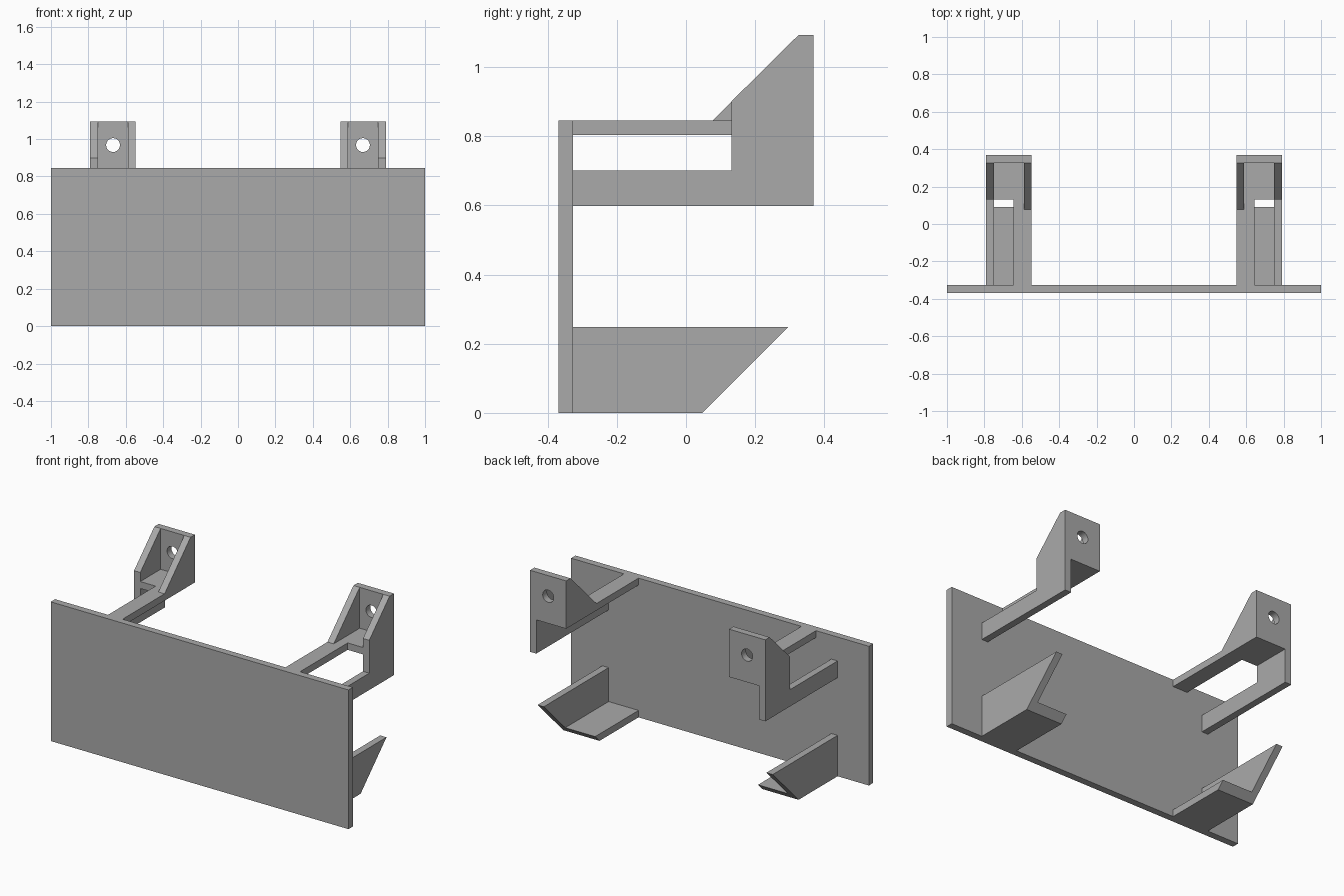
import bpy
import bmesh
from mathutils import Matrix

default_cube = bpy.data.objects.get("Cube")
if default_cube:
    bpy.data.objects.remove(default_cube)

grey = bpy.data.materials.new("plain grey")
grey.use_nodes = True
colour = (0.40, 0.40, 0.40, 1)
grey.diffuse_color = colour
grey.node_tree.nodes["Principled BSDF"].inputs["Base Color"].default_value = colour

# Shared dimensions
INNER, OUTER = 0.547, 0.79        # bracket width range
WALL = 0.042                      # sheet thickness
FRONT, BACK = -0.368, 0.368
PLATE_BACK = FRONT + WALL
SHELF_TOP, TOP = 0.845, 1.093
SHELF_BOTTOM = SHELF_TOP - WALL
CHEEK_FRONT = 0.131


def make_object(name, bm):
    bmesh.ops.recalc_face_normals(bm, faces=bm.faces)
    mesh = bpy.data.meshes.new(name)
    bm.to_mesh(mesh)
    bm.free()
    mesh.materials.append(grey)
    obj = bpy.data.objects.new(name, mesh)
    bpy.context.scene.collection.objects.link(obj)
    return obj


def extrude_profile(name, x0, x1, profile):
    """Extrude a (y, z) outline from x0 to x1."""
    bm = bmesh.new()
    face = bm.faces.new([bm.verts.new((x0, y, z)) for y, z in profile])
    result = bmesh.ops.extrude_face_region(bm, geom=[face])
    verts = [v for v in result["geom"] if isinstance(v, bmesh.types.BMVert)]
    bmesh.ops.translate(bm, verts=verts, vec=(x1 - x0, 0, 0))
    return make_object(name, bm)


def box(name, x0, x1, y0, y1, z0, z1):
    return extrude_profile(name, x0, x1, [(y0, z0), (y1, z0), (y1, z1), (y0, z1)])


def combine(base, others, operation="UNION"):
    """Merge or cut the other solids, then remove them."""
    for other in others:
        mod = base.modifiers.new("combine", "BOOLEAN")
        mod.operation = operation
        mod.solver = "EXACT"
        mod.object = other
    bpy.context.view_layer.update()
    graph = bpy.context.evaluated_depsgraph_get()
    mesh = bpy.data.meshes.new_from_object(base.evaluated_get(graph))
    base.modifiers.clear()
    base.data = mesh
    for other in others:
        bpy.data.objects.remove(other)


def mirror(obj):
    mod = obj.modifiers.new("mirror", "MIRROR")
    mod.use_mirror_merge = False


# Front plate
box("front_plate", -1, 1, FRONT, PLATE_BACK, 0, SHELF_TOP)

# Upper brackets: arm, shelf, screw tab and two sloping cheeks
upper = box("upper_brackets", INNER, OUTER, CHEEK_FRONT, BACK, SHELF_BOTTOM, SHELF_TOP)
inner_arm = box("inner_arm", INNER, 0.645, PLATE_BACK, 0.2, SHELF_BOTTOM, SHELF_TOP)
tab = box("screw_tab", INNER, OUTER, BACK - WALL, BACK, SHELF_BOTTOM, TOP)
inner_cheek = extrude_profile("inner_cheek", INNER, INNER + WALL, [
    (0.077, SHELF_TOP), (BACK, SHELF_TOP), (BACK, TOP), (BACK - WALL, TOP)])
outer_cheek = extrude_profile("outer_cheek", OUTER - WALL, OUTER, [
    (PLATE_BACK, 0.598), (BACK, 0.598), (BACK, TOP), (BACK - WALL, TOP),
    (CHEEK_FRONT, 0.9), (CHEEK_FRONT, 0.7), (PLATE_BACK, 0.7)])
combine(upper, [inner_arm, tab, inner_cheek, outer_cheek])

# Screw hole through the tab
bm = bmesh.new()
bmesh.ops.create_cone(bm, cap_ends=True, segments=32, radius1=0.037, radius2=0.037,
                      depth=0.2, matrix=Matrix.Translation((0.668, BACK, 0.968))
                      @ Matrix.Rotation(1.5708, 4, "X"))
hole = make_object("hole_cutter", bm)
hole.hide_render = True
combine(upper, [hole], "DIFFERENCE")
mirror(upper)

# Lower brackets: floor and outer wall sharing one slanted end
lower = extrude_profile("lower_brackets", INNER, OUTER, [
    (PLATE_BACK, 0), (0.048, 0), (0.048 + WALL, WALL), (PLATE_BACK, WALL)])
side = extrude_profile("lower_wall", OUTER - WALL, OUTER, [
    (PLATE_BACK, 0), (0.048, 0), (0.296, 0.248), (PLATE_BACK, 0.248)])
combine(lower, [side])
mirror(lower)
